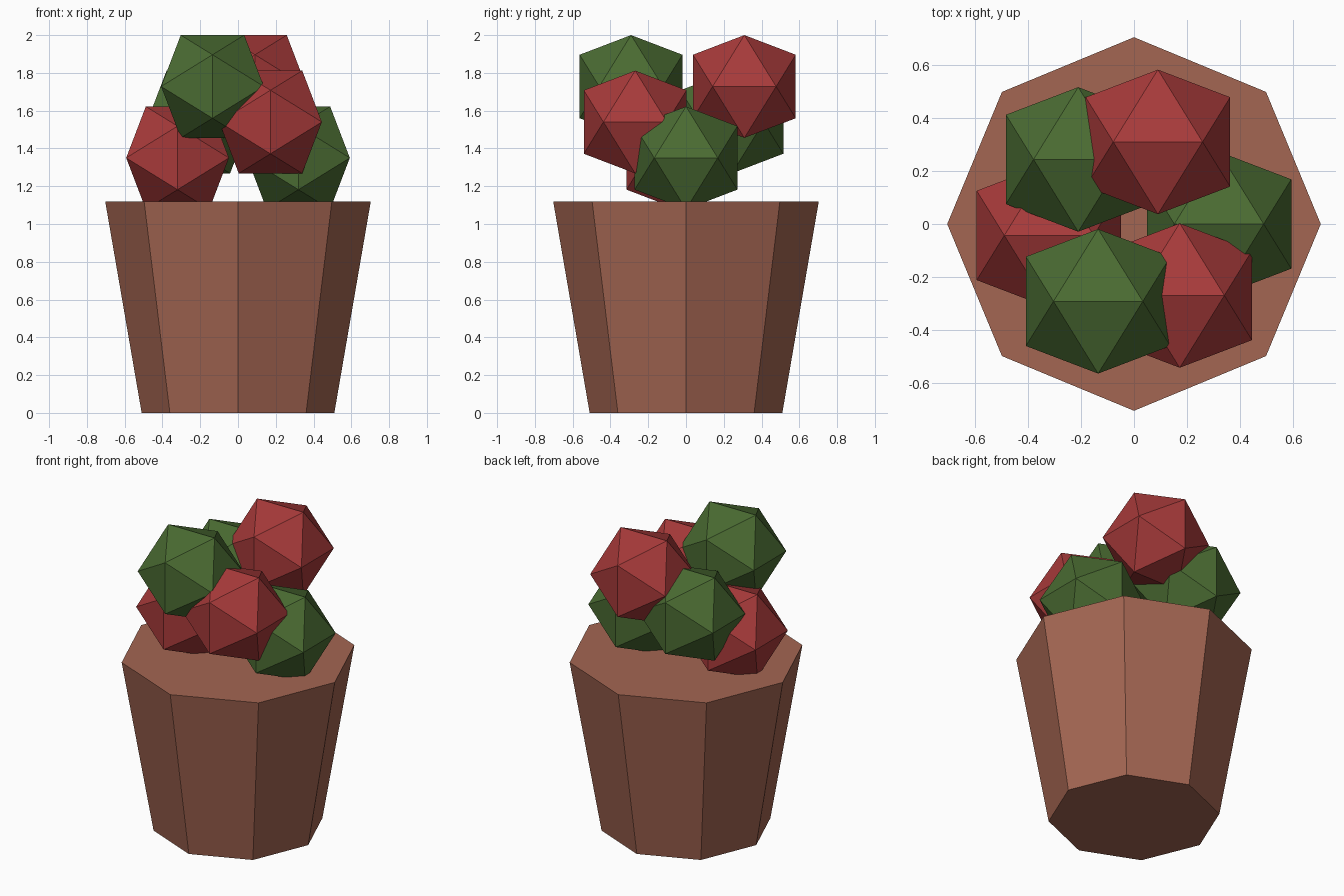
import bpy, bmesh, math

if "Cube" in bpy.data.objects:
    bpy.data.objects.remove(bpy.data.objects["Cube"])


def material(name, r, g, b):
    """Flat colour from 0-255 sRGB values."""
    def lin(c):
        c /= 255
        return c / 12.92 if c <= 0.04045 else ((c + 0.055) / 1.055) ** 2.4
    m = bpy.data.materials.new(name)
    m.diffuse_color = (lin(r), lin(g), lin(b), 1)
    m.use_nodes = True
    m.node_tree.nodes["Principled BSDF"].inputs["Base Color"].default_value = m.diffuse_color
    return m


def finish(bm, name, mat, loc):
    bmesh.ops.recalc_face_normals(bm, faces=bm.faces)
    mesh = bpy.data.meshes.new(name)
    bm.to_mesh(mesh)
    bm.free()
    mesh.materials.append(mat)
    ob = bpy.data.objects.new(name, mesh)
    ob.location = loc
    bpy.context.collection.objects.link(ob)
    return ob


terracotta = material("terracotta", 164, 102, 82)
red = material("deep red", 167, 58, 58)
green = material("leaf green", 74, 107, 50)

# Pot: closed, tapered octagon with corners on the axes
HEIGHT = 1.12
bm = bmesh.new()
bmesh.ops.create_cone(bm, cap_ends=True, segments=8,
                      radius1=0.51, radius2=0.703, depth=HEIGHT)
finish(bm, "pot", terracotta, (0, 0, HEIGHT / 2))


# Clump: icosahedron spanned by three golden rectangles
def clump(name, mat, loc, half=0.272):
    short = half / ((1 + math.sqrt(5)) / 2)
    bm = bmesh.new()
    for a in (-half, half):
        for b in (-short, short):
            for co in ((a, b, 0), (0, a, b), (b, 0, a)):
                bm.verts.new(co)
    bmesh.ops.convex_hull(bm, input=bm.verts)
    finish(bm, name, mat, loc)


# Foliage and blossoms spiral upwards in two colours
clump("leaf_clump_right", green, (0.32, 0.0, 1.35))
clump("leaf_clump_back", green, (-0.21, 0.243, 1.54))
clump("leaf_clump_front", green, (-0.135, -0.291, 1.728))
clump("blossom_left", red, (-0.32, -0.043, 1.35))
clump("blossom_front", red, (0.172, -0.269, 1.54))
clump("blossom_back", red, (0.09, 0.309, 1.728))
